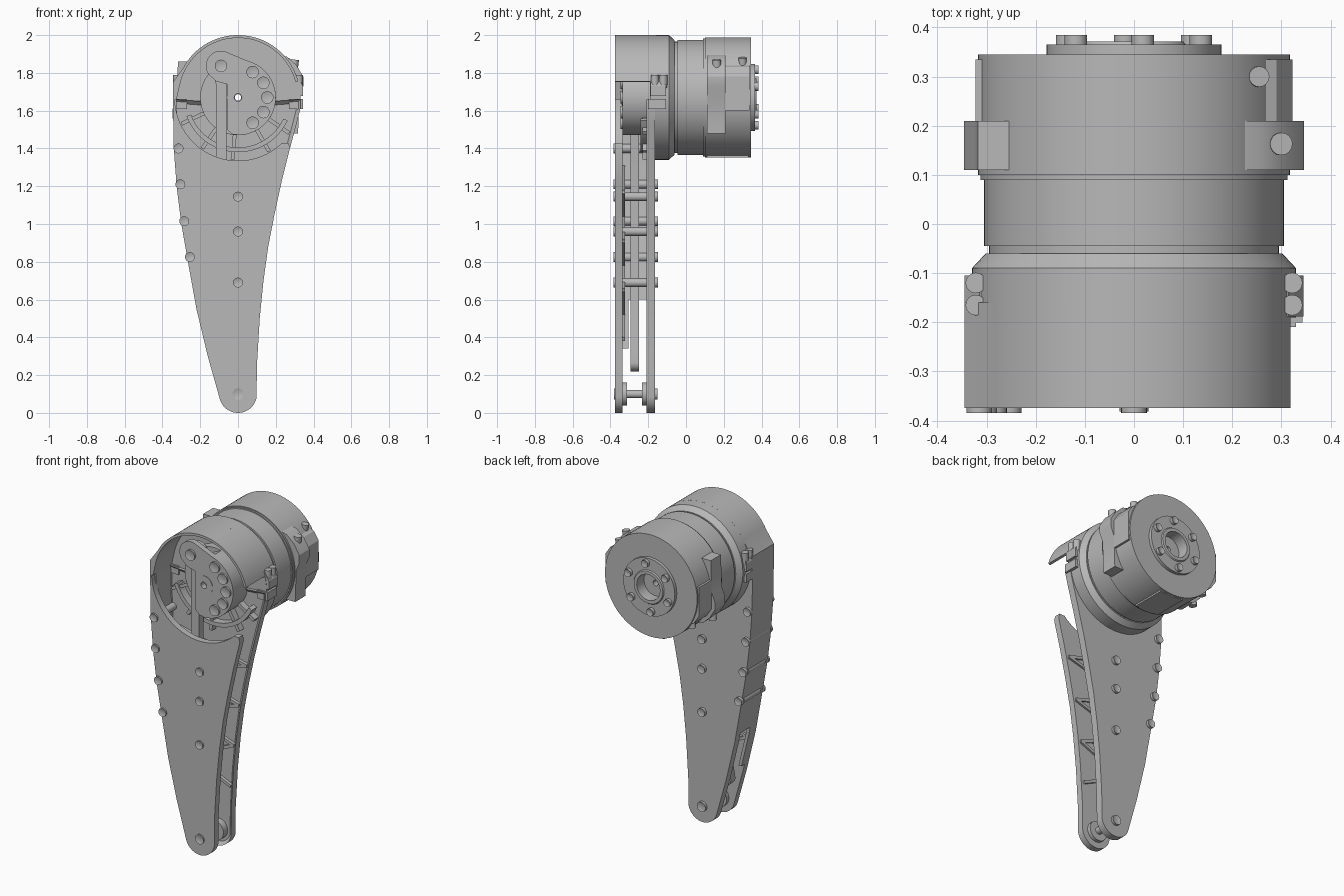
import bpy, bmesh
from math import sin, cos, pi, radians, hypot
from mathutils import Matrix, Vector

cube = bpy.data.objects.get("Cube")
if cube:
    bpy.data.objects.remove(cube, do_unlink=True)

grey = bpy.data.materials.new("machined grey")
grey.use_nodes = True
grey.diffuse_color = (0.48, 0.48, 0.48, 1)
grey.node_tree.nodes["Principled BSDF"].inputs["Base Color"].default_value = (0.48, 0.48, 0.48, 1)

CZ = 1.67            # height of the motor axis
FRONT, FRONT_IN = -0.375, -0.335
BACK_IN, BACK = -0.21, -0.165


def finish(name, bm):
    bmesh.ops.recalc_face_normals(bm, faces=bm.faces)
    mesh = bpy.data.meshes.new(name)
    bm.to_mesh(mesh)
    bm.free()
    mesh.materials.append(grey)
    ob = bpy.data.objects.new(name, mesh)
    bpy.context.collection.objects.link(ob)
    bpy.ops.object.select_all(action='DESELECT')
    ob.select_set(True)
    bpy.context.view_layer.objects.active = ob
    bpy.ops.object.shade_smooth_by_angle(angle=radians(30))


def arc(x, z, r, a0, a1, n=24):
    angles = [radians(a0 + (a1 - a0) * i / n) for i in range(n + 1)]
    return [(x + r * cos(a), z + r * sin(a)) for a in angles]


def prism(name, outline, y0, y1, pocket=0):
    """Extrude an x-z outline along y; a pocket sinks the face at y1."""
    bm = bmesh.new()
    face = bm.faces.new([bm.verts.new((x, y0, z)) for x, z in outline])
    new = bmesh.ops.extrude_face_region(bm, geom=[face], use_keep_orig=True)["geom"]
    top = [g for g in new if isinstance(g, bmesh.types.BMFace)]
    bmesh.ops.translate(bm, vec=(0, y1 - y0, 0),
                        verts=[g for g in new if isinstance(g, bmesh.types.BMVert)])
    bmesh.ops.recalc_face_normals(bm, faces=bm.faces)
    if pocket:
        bmesh.ops.inset_region(bm, faces=top, thickness=0.02, use_even_offset=True)
        step = pocket if y0 > y1 else -pocket
        bmesh.ops.translate(bm, vec=(0, step, 0), verts=top[0].verts)
    finish(name, bm)


def lathe(name, profile, steps=72):
    """Turn a closed (radius, y) profile round the motor axis."""
    bm = bmesh.new()
    vs = [bm.verts.new((r, y, CZ)) for r, y in profile]
    es = [bm.edges.new((v, vs[i - 1])) for i, v in enumerate(vs)]
    bmesh.ops.spin(bm, geom=vs + es, cent=(0, 0, CZ), axis=(0, 1, 0),
                   angle=2 * pi, steps=steps, use_duplicate=False)
    bmesh.ops.remove_doubles(bm, verts=bm.verts, dist=1e-5)
    finish(name, bm)


def rod(name, start, end, r, n=24):
    a, b = Vector(start), Vector(end)
    bm = bmesh.new()
    turn = (b - a).to_track_quat('Z', 'Y').to_matrix().to_4x4()
    bmesh.ops.create_cone(bm, cap_ends=True, segments=n, radius1=r, radius2=r,
                          depth=(b - a).length,
                          matrix=Matrix.Translation((a + b) / 2) @ turn)
    finish(name, bm)


def screw(name, x, z, y0, y1, r=0.026):
    """Round head with a sunk socket, its outer face at y1."""
    s = 1 if y1 > y0 else -1
    rod(name, (x, y0 - s * 0.005, z), (x, y1 - s * 0.006, z), r)
    bm = bmesh.new()
    face = bm.faces.new([bm.verts.new((px, y1 - s * 0.006, pz)) for px, pz in arc(x, z, r, 0, 345, 23)])
    new = bmesh.ops.extrude_face_region(bm, geom=[face])["geom"]
    top = [g for g in new if isinstance(g, bmesh.types.BMFace)]
    bmesh.ops.translate(bm, vec=(0, s * 0.006, 0), verts=top[0].verts)
    bmesh.ops.recalc_face_normals(bm, faces=bm.faces)
    bmesh.ops.inset_region(bm, faces=top, thickness=r * 0.5)
    bmesh.ops.translate(bm, vec=(0, -s * 0.005, 0), verts=top[0].verts)
    finish(name + "_socket", bm)


def beam(name, p, q, w, y0, y1):
    dx, dz = q[0] - p[0], q[1] - p[1]
    d = hypot(dx, dz)
    nx, nz = -dz / d * w / 2, dx / d * w / 2
    prism(name, [(p[0] + nx, p[1] + nz), (q[0] + nx, q[1] + nz),
                 (q[0] - nx, q[1] - nz), (p[0] - nx, p[1] - nz)], y0, y1)


def block(name, x0, x1, y0, y1, z0, z1):
    prism(name, [(x0, z0), (x1, z0), (x1, z1), (x0, z1)], y0, y1)


# leg outline: both edges from the top down
left = [(-0.345, 1.66), (-0.34, 1.4), (-0.325, 1.2), (-0.3, 1.0), (-0.265, 0.8), (-0.22, 0.55), (-0.16, 0.3)]
right = [(0.275, 1.4), (0.23, 1.22), (0.195, 1.06), (0.16, 0.88), (0.135, 0.7), (0.115, 0.5), (0.1, 0.25)]
foot = arc(0, 0.1, 0.1, 195, 350)


def edge_x(edge, z):
    for (xa, za), (xb, zb) in zip(edge, edge[1:]):
        if za >= z >= zb:
            return xa + (xb - xa) * (za - z) / (za - zb)


# two leg plates, the back one with a pocketed inner face
low = left + foot + right[::-1]
prism("front_plate", [(-0.345, 1.75)] + low + [(0.268, 1.43)]
      + arc(0, CZ, 0.335, -46, -178) + [(-0.337, 1.75)], FRONT, FRONT_IN)
prism("back_plate", low + [(0.31, 1.53), (0.33, 1.61), (0.33, 1.66), (0.05, 1.64), (-0.05, 1.64)],
      BACK, BACK_IN, 0.02)

# zigzag ribs along the inner faces
heights = [1.3 - 0.13 * i for i in range(8)]
nodes = [(edge_x(right, z) - 0.015 if i % 2 else edge_x(left, z) + 0.02, z) for i, z in enumerate(heights)]
for p, q in zip(nodes, nodes[1:]):
    beam("back_rib", p, q, 0.018, BACK_IN, BACK_IN + 0.025)
    beam("front_rib", p, q, 0.018, FRONT_IN - 0.005, FRONT_IN + 0.012)

# closed side wall, and a narrow lip below it
wall = [(-0.345, 1.75)] + left[:5] + [(edge_x(left, 0.6), 0.6)]
prism("side_wall", wall + [(x + 0.02, z) for x, z in wall[::-1]], FRONT_IN - 0.01, BACK_IN + 0.01)
lip = [(edge_x(left, z), z) for z in (0.6, 0.55, 0.34)]
prism("side_lip", lip + [(x + 0.02, z) for x, z in lip[::-1]], FRONT_IN - 0.01, -0.305)

# spacers and their screws
for x, z in [(0, 1.145), (0, 0.96), (0, 0.69), (-0.315, 1.4), (-0.305, 1.21), (-0.285, 1.015), (-0.255, 0.825)]:
    rod("spacer", (x, FRONT_IN - 0.01, z), (x, BACK_IN + 0.03, z), 0.023)
    screw("front_screw", x, z, FRONT, -0.385)
    screw("back_screw", x, z, BACK, -0.148)

# lower joint
rod("lower_axle", (0, FRONT_IN, 0.1), (0, BACK_IN + 0.03, 0.1), 0.022)
rod("lower_front_boss", (0, FRONT_IN - 0.01, 0.1), (0, -0.312, 0.1), 0.062)
rod("lower_back_boss", (0, -0.232, 0.1), (0, BACK_IN + 0.03, 0.1), 0.062)
screw("lower_front_screw", 0, 0.1, FRONT, -0.382, 0.03)
screw("lower_back_screw", 0, 0.1, BACK, -0.15, 0.03)

# motor: front flange, waist, rear drum and output hub
lathe("motor_front", [(0.017, -0.19), (0.33, -0.19), (0.33, -0.09), (0.302, -0.06), (0.295, -0.06),
                      (0.295, -0.045), (0.305, -0.045), (0.305, 0.09), (0.017, 0.09)])
lathe("motor_rear", [(0.017, 0.09), (0.312, 0.09), (0.312, 0.1), (0.318, 0.1), (0.318, 0.345),
                     (0.08, 0.345), (0.08, 0.3), (0.017, 0.3)])
lathe("output_hub", [(0.08, 0.34), (0.178, 0.34), (0.178, 0.365), (0.105, 0.365), (0.1, 0.372), (0.08, 0.372)])
for i in range(6):
    a = radians(23 + 60 * i)
    screw("hub_screw", 0.148 * cos(a), CZ + 0.148 * sin(a), 0.36, 0.385, 0.023)

# hood over the open front of the leg
prism("hood", arc(0, CZ, 0.33, 15, 152, 40) + [(-0.345, 1.75), (-0.345, 1.66), (-0.325, 1.66)]
      + arc(0, CZ, 0.315, 165, 15, 40), FRONT, -0.16)

# curved rib and spokes behind the opening
prism("curved_rib", arc(0, CZ, 0.29, 200, 335) + arc(0, CZ, 0.265, 335, 200), -0.24, -0.185)
for a in (205, 235, 265, 300, 325):
    c, s = cos(radians(a)), sin(radians(a))
    beam("spoke", (0.2 * c, CZ + 0.2 * s), (0.33 * c, CZ + 0.33 * s), 0.02, -0.23, -0.185)

# crank: base disc, thick half and lobed front pad
lathe("crank_disc", [(0.017, -0.24), (0.2, -0.24), (0.2, -0.18), (0.017, -0.18)])
half = arc(0, CZ, 0.2, -90, 75, 32)
prism("crank_body", half + [(0, 1.84)] + arc(0, CZ, 0.02, 90, -90, 12), -0.31, -0.235)
prism("crank_pad", half + arc(-0.09, 1.837, 0.08, 75, 215)
      + [(-0.115, 1.755), (-0.058, 1.74), (-0.058, 1.5), (-0.03, 1.475), (-0.001, 1.472)]
      + arc(0, CZ, 0.02, -92, -448), FRONT_IN, -0.3)
lathe("crank_bush", [(0.02, -0.338), (0.06, -0.338), (0.06, -0.3), (0.02, -0.3)], 32)
for a in (-60, -30, 0, 30, 60):
    screw("crank_screw", 0.155 * cos(radians(a)), CZ + 0.155 * sin(radians(a)), FRONT_IN, -0.347, 0.033)
screw("crank_pin", -0.09, 1.837, FRONT_IN, -0.347, 0.033)

# push rod with rounded ends
prism("push_rod", arc(-0.09, 1.837, 0.055, 0, 180, 12) + [(-0.117, 1.74), (-0.117, 0.36)]
      + arc(-0.09, 0.265, 0.045, 180, 360, 12) + [(-0.062, 0.36), (-0.062, 1.74)], -0.295, -0.25)

# front clamp ears, split at the motor axis
for s in (-1, 1):
    block("clamp_lower", s * 0.27, s * 0.343, -0.2, -0.105, 1.61, 1.662)
    prism("clamp_upper", [(s * 0.27, 1.678), (s * 0.345, 1.678), (s * 0.345, 1.73),
                          (s * 0.315, 1.78), (s * 0.27, 1.78)], -0.188, -0.105)
    for y in (-0.12, -0.165):
        rod("clamp_screw", (s * 0.322, y, 1.72), (s * 0.322, y, 1.79), 0.021, 16)

# rear clamp ears, opposite each other
ear = [(0.2, 1.9), (0.26, 1.885), (0.31, 1.84), (0.346, 1.78), (0.346, 1.73), (0.325, 1.68), (0.318, 1.48), (0.2, 1.48)]
small = [(0.22, 1.86), (0.29, 1.83), (0.323, 1.78), (0.323, 1.6), (0.22, 1.6)]
for s in (-1, 1):
    for name, outline, y0, y1 in (("rear_ear", ear, 0.11, 0.21), ("rear_step", small, 0.21, 0.335)):
        prism(name, [(s * x, CZ + s * (z - CZ)) for x, z in outline], y0, y1)
    rod("rear_ear_screw", (s * 0.29, 0.163, CZ + s * 0.12), (s * 0.3, 0.163, CZ + s * 0.2), 0.023, 16)
    rod("rear_step_screw", (s * 0.24, 0.3, CZ + s * 0.12), (s * 0.255, 0.3, CZ + s * 0.21), 0.021, 16)
block("rear_tab", -0.08, 0.08, 0.11, 0.33, 1.352, 1.39)
